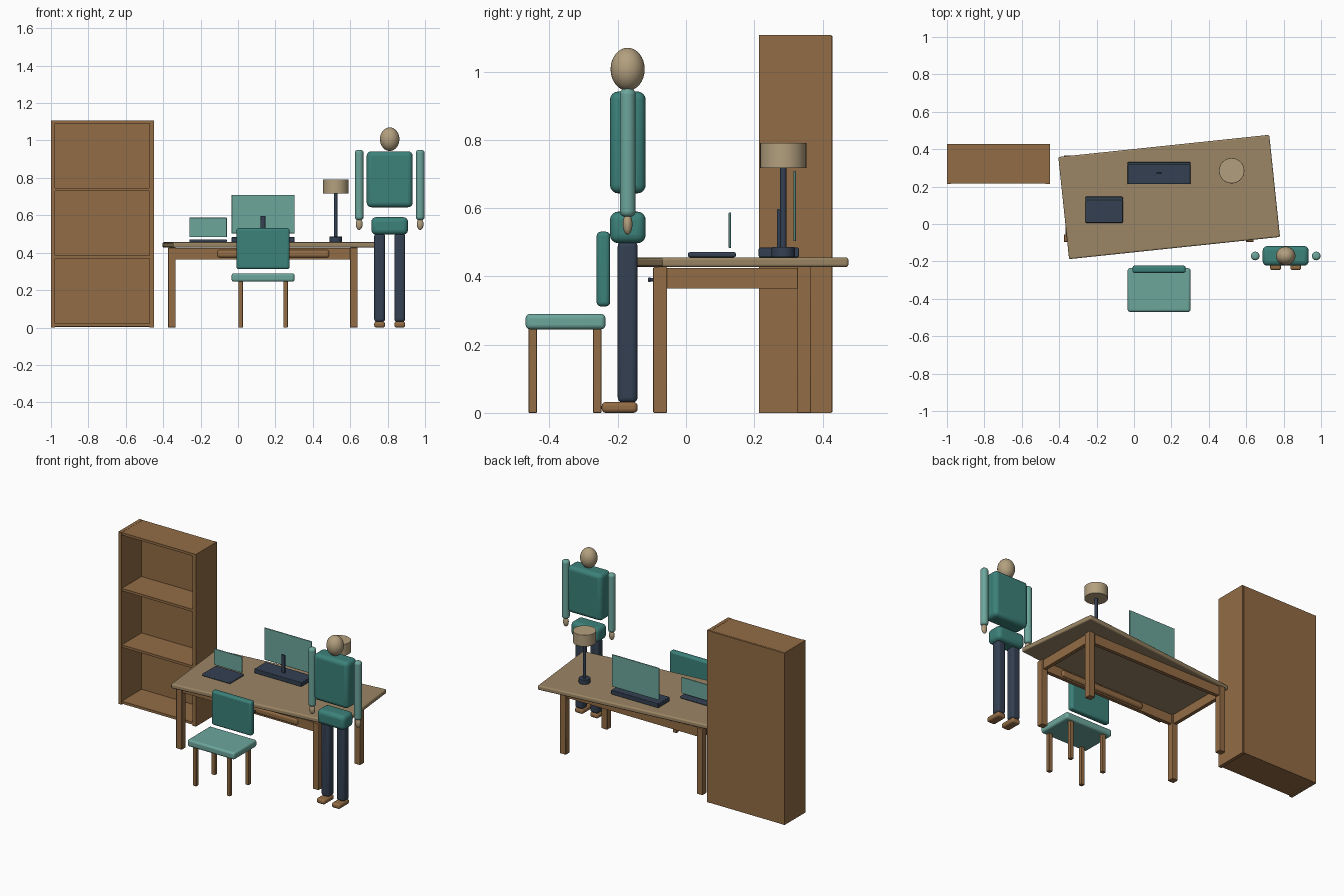
import bpy, math

if "Cube" in bpy.data.objects:
    bpy.data.objects.remove(bpy.data.objects["Cube"])


def material(name, rgb):
    m = bpy.data.materials.new(name)
    m.diffuse_color = (*rgb, 1)
    m.use_nodes = True
    m.node_tree.nodes["Principled BSDF"].inputs["Base Color"].default_value = m.diffuse_color
    return m


WOOD = material("wood", (0.29, 0.15, 0.06))
TOP = material("desk_surface", (0.33, 0.24, 0.13))
TEAL = material("teal", (0.045, 0.22, 0.195))
LIGHT = material("light_teal", (0.15, 0.38, 0.33))
NAVY = material("navy", (0.034, 0.051, 0.084))
TAN = material("tan", (0.45, 0.35, 0.21))


def finish(name, mat, bevel=0, segments=4):
    o = bpy.context.object
    o.name = name
    o.data.materials.append(mat)
    if bevel:
        b = o.modifiers.new("rounding", 'BEVEL')
        b.width, b.segments, b.limit_method = bevel, segments, 'ANGLE'
    bpy.ops.object.shade_smooth_by_angle(angle=math.radians(35))
    return o


def box(name, x, y, z, mat, bevel=0, segments=4):
    """Box from (min, max) ranges on each axis."""
    c = [(a + b) / 2 for a, b in (x, y, z)]
    bpy.ops.mesh.primitive_cube_add(size=1, location=c)
    o = bpy.context.object
    o.scale = [b - a for a, b in (x, y, z)]
    bpy.ops.object.transform_apply(location=False, rotation=False, scale=True)
    return finish(name, mat, bevel, segments)


def cyl(name, x, y, z, r, mat, bevel=0):
    bpy.ops.mesh.primitive_cylinder_add(
        vertices=32, radius=r, depth=z[1] - z[0], location=(x, y, (z[0] + z[1]) / 2))
    return finish(name, mat, bevel)


def ball(name, loc, radii, mat):
    bpy.ops.mesh.primitive_uv_sphere_add(segments=32, ring_count=16, location=loc)
    bpy.context.object.scale = radii
    bpy.ops.object.transform_apply(location=False, rotation=False, scale=True)
    return finish(name, mat)


# Bookcase: sides, back and four boards
for side, x in (("left", -1.0), ("right", -0.472)):
    box(f"bookcase_{side}_side", (x, x + 0.022), (0.214, 0.427), (0, 1.107), WOOD)
box("bookcase_back", (-0.99, -0.46), (0.417, 0.429), (0.002, 1.105), WOOD)
for i, z in enumerate((0.006, 0.368, 0.731, 1.09)):
    box(f"bookcase_shelf_{i}", (-0.98, -0.47), (0.216, 0.42), (z, z + 0.016), WOOD)

# Desk: turned top on a square frame
top = box("desk_top", (-0.379, 0.755), (-0.13, 0.419), (0.427, 0.456), TOP, 0.008, 3)
top.rotation_euler.z = math.radians(6)
for sx, x in (("left", -0.374), ("right", 0.599)):
    for sy, y in (("front", -0.096), ("back", 0.326)):
        box(f"desk_{sy}_{sx}_leg", (x, x + 0.041), (y, y + 0.041), (0, 0.427), WOOD, 0.003, 2)
for side, y in (("front", -0.087), ("back", 0.335)):
    box(f"desk_{side}_rail", (-0.34, 0.605), (y, y + 0.023), (0.365, 0.424), WOOD)
for side, x in (("left", -0.365), ("right", 0.608)):
    box(f"desk_{side}_rail", (x, x + 0.023), (-0.06, 0.33), (0.365, 0.424), WOOD)

# Drawer with knob
box("drawer_front", (-0.111, 0.488), (-0.096, -0.05), (0.374, 0.415), WOOD, 0.013)
bpy.ops.mesh.primitive_cylinder_add(vertices=16, radius=0.005, depth=0.02,
                                    location=(0.19, -0.1, 0.39), rotation=(math.pi / 2, 0, 0))
finish("drawer_knob_neck", NAVY)
ball("drawer_knob", (0.19, -0.107, 0.39), (0.007, 0.005, 0.007), NAVY)

# Laptop
box("laptop_base", (-0.26, -0.06), (0.006, 0.146), (0.456, 0.471), NAVY, 0.005)
box("laptop_screen", (-0.26, -0.06), (0.125, 0.132), (0.483, 0.587), LIGHT, 0.002, 2)

# Monitor
box("monitor_base", (-0.034, 0.302), (0.213, 0.331), (0.456, 0.484), NAVY, 0.004)
box("monitor_stand", (0.12, 0.147), (0.266, 0.277), (0.48, 0.597), NAVY, 0.003, 2)
box("monitor_screen", (-0.034, 0.302), (0.315, 0.322), (0.503, 0.709), LIGHT, 0.002, 2)

# Desk lamp
cyl("lamp_base", 0.522, 0.285, (0.456, 0.486), 0.034, NAVY, 0.003)
cyl("lamp_pole", 0.522, 0.285, (0.48, 0.73), 0.0095, NAVY)
cyl("lamp_shade", 0.522, 0.285, (0.717, 0.791), 0.068, TAN, 0.002)

# Chair
box("chair_seat", (-0.034, 0.302), (-0.47, -0.236), (0.245, 0.29), LIGHT, 0.013)
box("chair_back", (-0.008, 0.276), (-0.262, -0.222), (0.312, 0.531), TEAL, 0.013)
for sx, x in (("left", 0.002), ("right", 0.242)):
    for sy, y in (("front", -0.461), ("back", -0.272)):
        box(f"chair_{sy}_{sx}_leg", (x, x + 0.024), (y, y + 0.024), (0, 0.25), WOOD, 0.002, 2)

# Standing figure
CX, CY = 0.811, -0.171
ball("head", (CX, CY, 1.007), (0.052, 0.05, 0.063), TAN)
box("torso", (0.688, 0.934), (-0.223, -0.118), (0.643, 0.942), TEAL, 0.025)
box("hips", (0.713, 0.909), (-0.223, -0.118), (0.497, 0.59), TEAL, 0.025)
for side, s in (("left", -1), ("right", 1)):
    ax, lx = CX + s * 0.163, CX + s * 0.054
    cyl(f"{side}_arm", ax, CY, (0.575, 0.95), 0.023, LIGHT, 0.015)
    ball(f"{side}_hand", (ax, CY, 0.553), (0.018, 0.014, 0.031), TAN)
    box(f"{side}_leg", (lx - 0.029, lx + 0.029), (CY - 0.029, CY + 0.029), (0.03, 0.503), NAVY, 0.015)
    box(f"{side}_foot", (lx - 0.029, lx + 0.029), (-0.247, -0.142), (0, 0.032), WOOD, 0.012)
